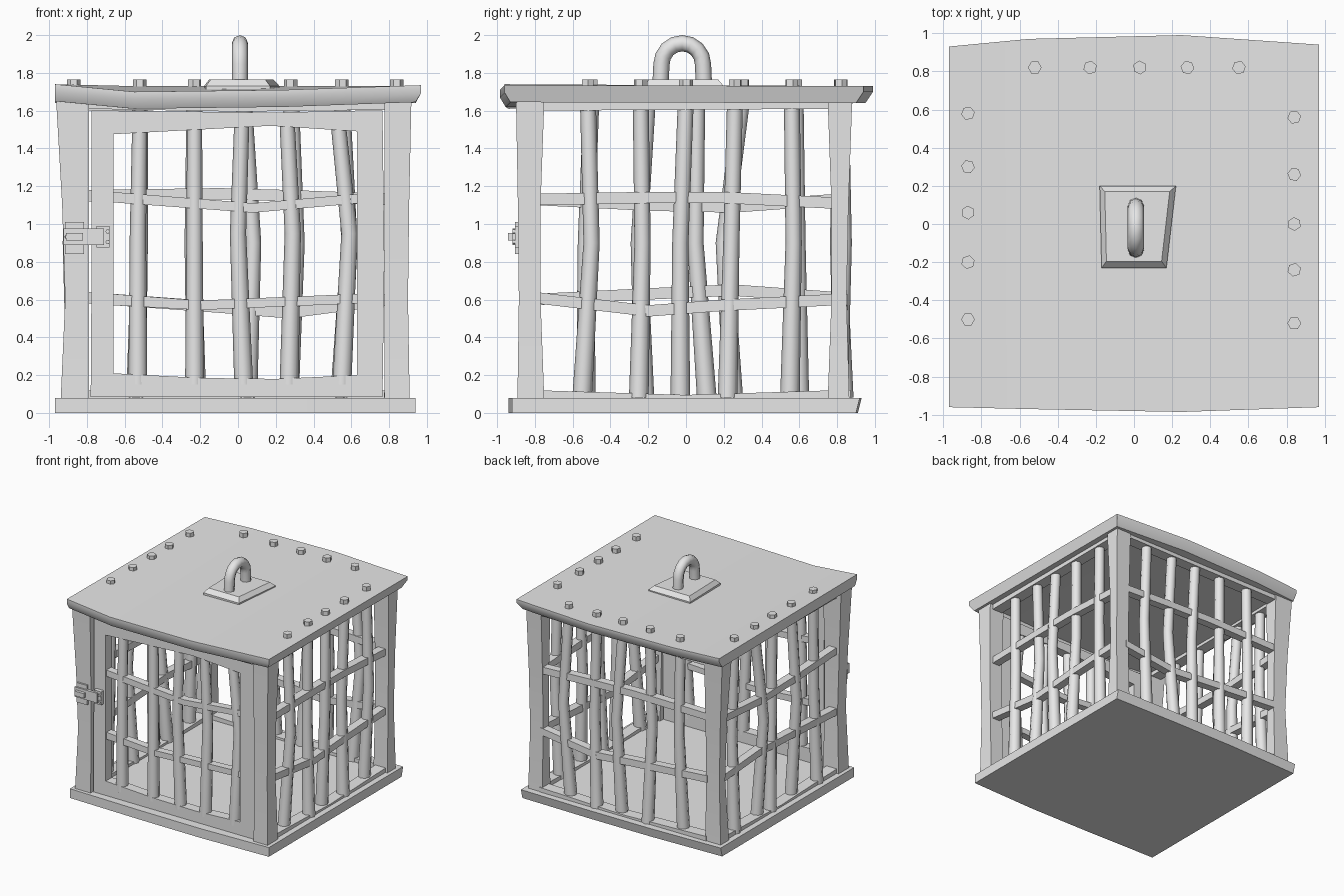
import bpy, math
from mathutils import Vector

if "Cube" in bpy.data.objects:
    bpy.data.objects.remove(bpy.data.objects["Cube"])

iron = bpy.data.materials.new("grey_iron")
iron.use_nodes = True
iron.diffuse_color = (0.8, 0.8, 0.8, 1)
iron.node_tree.nodes["Principled BSDF"].inputs["Base Color"].default_value = (0.8, 0.8, 0.8, 1)


def loft(name, rings, smooth=35):
    """Skin a list of equal rings and cap both ends."""
    n = len(rings[0])
    verts = [tuple(p) for r in rings for p in r]
    faces = [tuple(range(n))[::-1], tuple(range(len(verts) - n, len(verts)))]
    for k in range(len(rings) - 1):
        for i in range(n):
            j = (i + 1) % n
            faces.append((k * n + i, k * n + j, k * n + n + j, k * n + n + i))
    me = bpy.data.meshes.new(name)
    me.from_pydata(verts, [], faces)
    bm_fix(me)
    me.materials.append(iron)
    if smooth:
        me.polygons.foreach_set("use_smooth", [True] * len(me.polygons))
        me.set_sharp_from_angle(angle=math.radians(smooth))
    ob = bpy.data.objects.new(name, me)
    bpy.context.collection.objects.link(ob)
    return ob


def bm_fix(me):
    import bmesh
    bm = bmesh.new()
    bm.from_mesh(me)
    bmesh.ops.recalc_face_normals(bm, faces=bm.faces)
    bm.to_mesh(me)
    bm.free()


def box(name, x0, x1, y0, y1, z0, z1):
    return loft(name, [[(x0, y0, z), (x1, y0, z), (x1, y1, z), (x0, y1, z)] for z in (z0, z1)])


def tube(name, path, radii, sides=6, turn=0.0, smooth=70):
    """Round bar along a path that stays close to the yz plane."""
    pts = [Vector(p) for p in path]
    rings = []
    for i, p in enumerate(pts):
        t = (pts[min(i + 1, len(pts) - 1)] - pts[max(i - 1, 0)]).normalized()
        u = (Vector((1, 0, 0)) - t * t.x).normalized()
        v = t.cross(u)
        angles = [turn + math.tau * k / sides for k in range(sides)]
        rings.append([p + radii[i] * (math.cos(a) * u + math.sin(a) * v) for a in angles])
    return loft(name, rings, smooth)


def strap(name, axis, across, depth, stations):
    """Flat rail along x or y; stations hold (position, bottom z, top z)."""
    rings = []
    for s, lo, hi in stations:
        ring = []
        for d, z in ((-1, lo), (1, lo), (1, hi), (-1, hi)):
            c = across + d * depth / 2
            ring.append((s, c, z) if axis == "x" else (c, s, z))
        rings.append(ring)
    return loft(name, rings)


# Base plate, slightly bowed in plan
loft("base_plate", [[(x, f, 0), (x, f, .08), (x, b + .02, .08), (x, b, 0)]
     for x, f, b in ((-.97, -.92, .89), (-.3, -.935, .91), (.3, -.94, .91), (.94, -.92, .9))])

# Roof slab with undercut rim and a sagging front edge
roof = []
for x, f, b, z, cut in ((-.97, -.96, .93, 1.74, 0), (-.55, -.97, .97, 1.7, 0),
                        (.25, -.985, .99, 1.71, 0), (.97, -.96, .94, 1.735, .03)):
    roof.append([(x, f, z), (x, b, 1.73), (x, b, 1.7), (x - cut, b - .04, 1.64),
                 (x - cut, f + .03, z - .09), (x, f, z - .04)])
loft("roof", roof)

# Corner posts, pinched near the middle
for side, sx in (("right", -1), ("left", 1)):
    for end, sy in (("front", -1), ("back", 1)):
        rings = []
        for z, pinch, flare in ((.06, .015, .02), (.6, 0, 0), (1.1, .01, 0), (1.66, .03, .02)):
            xo = (.915 + pinch * 1.6 if sx < 0 else .9 + pinch * .6) * sx
            yo = (.885 + pinch * .5 if sy < 0 else .85 + pinch) * sy
            xi = (.79 if sx < 0 else .775) * sx
            yi = (.77 - flare) * sy
            rings.append([(xo, yo, z), (xi, yo, z), (xi, yi, z), (xo, yi, z)])
        loft(f"{end}_{side}_post", rings)

# Horizontal rails of the back and the two sides
WALLS = {
    "back": ("x", .82, [(-.8, .58, 1.12), (-.1, .53, 1.13), (.27, .5, 1.12), (.8, .57, 1.1)]),
    "left": ("y", .84, [(-.8, .58, 1.1), (-.2, .51, 1.11), (.2, .54, 1.11), (.8, .57, 1.08)]),
    "right": ("y", -.87, [(-.8, .57, 1.1), (-.2, .6, 1.07), (.25, .62, 1.06), (.8, .58, 1.1)]),
}
for wall, (axis, across, st) in WALLS.items():
    strap(f"{wall}_lower_rail", axis, across, .07, [(s, a, a + .06) for s, a, b in st])
    strap(f"{wall}_upper_rail", axis, across, .07, [(s, b, b + .06) for s, a, b in st])
    strap(f"{wall}_sill", axis, across, .1, [(-.8, .06, .12), (0, .06, .095), (.8, .06, .12)])
    strap(f"{wall}_header", axis, across, .1, [(-.8, 1.6, 1.67), (.8, 1.61, 1.67)])
strap("front_header", "x", -.84, .09, [(-.8, 1.61, 1.66), (0, 1.595, 1.63), (.8, 1.605, 1.66)])

# Upright bars: offset along the wall at bottom, middle and top
BARS = {
    "back": [(-.54, -.52, -.52), (-.22, -.24, -.23), (.05, .08, .03), (.27, .31, .28), (.54, .59, .55)],
    "left": [(-.55, -.5, -.52), (-.25, -.23, -.24), (-.03, -.03, 0), (.22, .24, .26), (.55, .57, .56)],
    "right": [(-.53, -.53, -.5), (-.22, -.25, -.2), (.11, .05, .06), (.25, .2, .3), (.6, .59, .58)],
}
LEVELS = (.08, .9, 1.68)
for wall, bars in BARS.items():
    axis, across, _ = WALLS[wall]
    for i, offs in enumerate(bars):
        sway = .015 * (-1) ** i
        path = []
        for o, z, w in zip(offs, LEVELS, (-sway, sway, 0)):
            path.append((o, across + w, z) if axis == "x" else (across + w, o, z))
        tube(f"{wall}_bar_{i + 1}", path, (.052, .043, .042), 8)
        # Hexagonal bolt head on the roof
        x, y, _z = path[-1]
        tube(f"{wall}_bolt_{i + 1}", [(x, y, 1.68), (x, y, 1.765)], (.036, .036), 6, .3 * i, 0)

# Door frame
Y0, Y1 = -.87, -.785
DY, DD = (Y0 + Y1) / 2, Y1 - Y0
loft("door_latch_stile", [[(a, Y0, z), (b, Y0, z), (b, Y1, z), (a, Y1, z)]
     for z, a, b in ((.085, -.78, -.66), (.8, -.775, -.66), (1.6, -.775, -.66))])
loft("door_hinge_stile", [[(a, Y0, z), (b, Y0, z), (b, Y1, z), (a, Y1, z)]
     for z, a, b in ((.085, .63, .765), (.8, .63, .775), (1.6, .63, .765))])
strap("door_bottom_rail", "x", DY, DD, [(-.67, .085, .21), (-.2, .085, .185), (.2, .085, .18), (.64, .085, .2)])
strap("door_top_rail", "x", DY, DD, [(-.67, 1.475, 1.6), (.17, 1.52, 1.59), (.64, 1.49, 1.6)])
strap("door_lower_rail", "x", DY, .065, [(-.67, .57, .63), (-.2, .545, .595), (.64, .58, .63)])
strap("door_upper_rail", "x", DY, .065, [(-.67, 1.115, 1.17), (.08, 1.06, 1.11), (.64, 1.11, 1.16)])
for i, offs in enumerate([(-.53, -.53, -.52), (-.23, -.23, -.23), (.03, 0, .02),
                          (.27, .29, .26), (.55, .59, .53)]):
    tube(f"door_bar_{i + 1}", [(o, DY, z) for o, z in zip(offs, (.15, .95, 1.54))],
         (.05, .043, .04), 8)

# Lifting ring on a shallow tapered plate
corners = [(-.17, -.23), (.17, -.23), (.22, .2), (-.18, .2)]
loft("ring_plate", [[(x * s, y * s, z) for x, y in corners]
                    for z, s in ((1.69, 1), (1.73, 1), (1.765, .85))])
arch = [(.01, -.135, 1.74)]
for k in range(9):
    a = math.pi * k / 8
    arch.append((.01, -.02 - .11 * math.cos(a), 1.845 + .112 * math.sin(a)))
arch.append((.01, .095, 1.74))
tube("lifting_ring", arch, [.043] * len(arch), 8)

# Door latch: post plate, bolt strap, staple, door plate and rivets
box("latch_upper_plate", -.915, -.815, -.905, -.87, .975, 1.01)
box("latch_lower_plate", -.915, -.815, -.905, -.87, .84, .89)
box("latch_back_plate", -.915, -.815, -.9, -.87, .86, 1)
box("latch_strap", -.925, -.71, -.918, -.895, .89, .975)
box("latch_door_plate", -.75, -.68, -.905, -.86, .875, .99)
tube("latch_staple", [(x, y, .932) for x, y in ((-.9, -.9), (-.895, -.935), (-.83, -.935), (-.825, -.9))][:2],
     (.02, .02))
box("latch_staple_bar", -.91, -.82, -.942, -.91, .912, .952)
for i, z in enumerate((.905, .96)):
    tube(f"latch_rivet_{i + 1}", [(-.69, -.9, z), (-.69, -.918, z)], (.012, .012))
